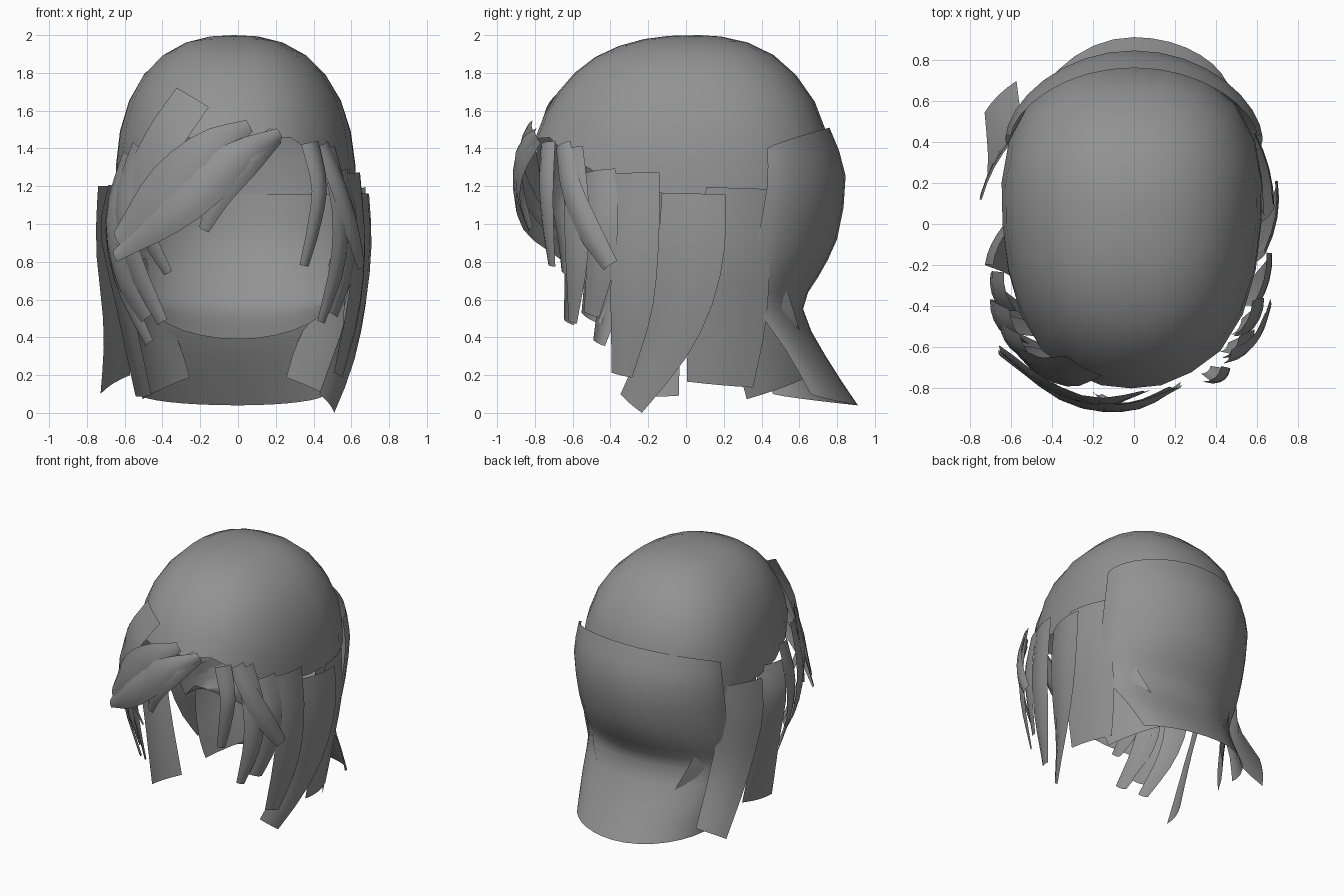
import bpy, math
from mathutils import Vector

hair = bpy.data.materials.new("grey_hair")
hair.diffuse_color = (0.29, 0.29, 0.29, 1)
P = 2.4  # squareness of the skull shape


def make(name, verts, faces, angle=60):
    me = bpy.data.meshes.new(name)
    me.from_pydata(verts, [], faces)
    me.materials.append(hair)
    ob = bpy.data.objects.new(name, me)
    bpy.context.collection.objects.link(ob)
    bpy.context.view_layer.objects.active = ob
    ob.select_set(True)
    bpy.ops.object.shade_smooth_by_angle(angle=math.radians(angle))
    ob.select_set(False)
    return ob


def grid_faces(rows, cols, closed=False):
    n = cols if closed else cols - 1
    return [(r * cols + c, (r + 1) * cols + c, (r + 1) * cols + (c + 1) % cols, r * cols + (c + 1) % cols)
            for r in range(rows - 1) for c in range(n)]


def catmull(pts, t):
    """Smooth sample of a list of tuples, t from 0 to 1."""
    s = t * (len(pts) - 1)
    i = min(int(s), len(pts) - 2)
    f = s - i
    b, c = Vector(pts[i]), Vector(pts[i + 1])
    a = Vector(pts[i - 1]) if i > 0 else b * 2 - c
    d = Vector(pts[i + 2]) if i + 2 < len(pts) else c * 2 - b
    return 0.5 * (2 * b + (c - a) * f + (2 * a - 5 * b + 4 * c - d) * f * f + (3 * b - a - 3 * c + d) * f ** 3)


def cap():
    """Rounded skull cap, wider behind, with a hairline higher at the front."""
    cols, rows = 24, 8
    verts, faces = [(-0.02, 0.07, 2.0)], []
    for r in range(1, rows + 1):
        for c in range(cols):
            a = 2 * math.pi * c / cols
            ca, sa = math.cos(a), math.sin(a)
            edge = 1.15 + 0.29 * min(1, max(0, -sa) * 1.15) ** 2
            phi = math.acos(min(1, (edge - 1.15) / 0.85)) * r / rows
            d = Vector((ca * math.sin(phi), sa * math.sin(phi), math.cos(phi)))
            k = sum(abs(v) ** P for v in d) ** (-1 / P)
            h = d.z * k
            y = (0.78 if sa > 0 else 0.85 - 0.06 * h) * d.y * k
            x = (0.63 + 0.02 * h) * d.x * k * (1 + 0.12 * y)
            verts.append((-0.01 - 0.01 * h + x, y + 0.04 * max(0, 1 - r / 4), 1.15 + 0.85 * h))
    for c in range(cols):
        faces.append((0, 1 + c, 1 + (c + 1) % cols))
    faces += [tuple(i + 1 for i in f) for f in grid_faces(rows, cols, True)]
    make("hair_cap", verts, faces)


def back_sheet(name, profile, rise=0.0, drop=0.0, power=1.35, left_ext=0.0, cols=17, rows=13):
    """Curved sheet round the back; profile rows are (z, back y, edge y, half width)."""
    verts = []
    for r in range(rows):
        t = r / (rows - 1)
        z, yb, ye, hw = catmull(profile, t)
        for c in range(cols):
            a = math.pi * c / (cols - 1)
            s = math.sin(a)
            lift = rise * s * max(0, 1 - 3 * t) + drop * (1 - s) * max(0, 3 * t - 2)
            e = ye - (left_ext * max(0, 2 * t - 1) if c > cols // 2 else 0)
            w = hw + (0.3 * left_ext * max(0, 2 * t - 1) if c > cols // 2 else 0)
            verts.append((w * math.cos(a), e + (yb - e) * max(0, s) ** power, z + lift))
    make(name, verts, grid_faces(rows, cols))


def lock(name, path, bulge=0.12, rows=9, cols=5, twist=0.0, mirror=False):
    """Hair card along a path of (x, y, z, width), bowed away from the head."""
    verts = []
    for r in range(rows):
        t = r / (rows - 1)
        x, y, z, w = catmull(path, t)
        e = 0.03
        q = catmull(path, min(1, t + e)) - catmull(path, max(0, t - e))
        tangent = Vector(q[:3]).normalized()
        n = Vector((x / 0.4, y / 0.64, 0)).normalized()
        side = tangent.cross(n).normalized()
        n = side.cross(tangent).normalized()
        if n.dot(Vector((x, y, 0))) < 0:
            n = -n
        side = (side + n * twist).normalized()
        for c in range(cols):
            u = 2 * c / (cols - 1) - 1
            p = Vector((x, y, z)) + side * (u * w / 2) + n * (bulge * w * (1 - u * u))
            verts.append((-p.x if mirror else p.x, p.y, p.z))
    make(name, verts, grid_faces(rows, cols))


cap()

# Back of the head: inner shell down to the nape, outer flared sheet
back_sheet("nape_shell", [(1.16, 0.78, 0.04, 0.635), (0.92, 0.76, 0.07, 0.62), (0.72, 0.67, 0.12, 0.59),
                          (0.56, 0.59, 0.17, 0.55), (0.39, 0.61, 0.22, 0.53)], drop=0.28, power=0.83)
back_sheet("back_sheet", [(1.40, 0.76, 0.43, 0.60), (1.20, 0.845, 0.43, 0.625), (0.92, 0.80, 0.38, 0.62),
                          (0.72, 0.70, 0.36, 0.60), (0.55, 0.62, 0.38, 0.56), (0.30, 0.74, 0.53, 0.51),
                          (0.04, 0.91, 0.66, 0.46)], rise=0.11, drop=0.06, power=1.25, left_ext=0.2)

# Inner panels either side of the nape
for label, flip in (("right", False), ("left", True)):
    lock(label + "_nape_panel", [(0.53, 0.38, 0.80, 0.2), (0.48, 0.42, 0.52, 0.34), (0.42, 0.45, 0.30, 0.42),
                                 (0.38, 0.48, 0.13, 0.42)], 0.06, mirror=flip)

# Right side locks
lock("right_side_front_lock", [(0.61, -0.27, 1.27, 0.27), (0.64, -0.27, 0.9, 0.26), (0.61, -0.29, 0.55, 0.23),
                               (0.53, -0.34, 0.2, 0.12)], 0.08)
lock("right_side_middle_lock", [(0.66, 0.04, 1.16, 0.34), (0.67, 0.03, 0.9, 0.36), (0.64, -0.02, 0.62, 0.34),
                                (0.58, -0.11, 0.35, 0.26), (0.47, -0.29, 0.05, 0.17)], 0.08, twist=-0.2)
lock("right_side_rear_lock", [(0.63, 0.27, 1.19, 0.34), (0.635, 0.26, 0.85, 0.38), (0.585, 0.22, 0.5, 0.42),
                              (0.54, 0.18, 0.15, 0.36)], 0.06)

# Right temple locks
lock("right_temple_lock_a", [(0.38, -0.73, 1.43, 0.12), (0.43, -0.74, 1.2, 0.11), (0.40, -0.73, 0.98, 0.09),
                             (0.35, -0.71, 0.78, 0.06)], 0.2)
lock("right_temple_lock_b", [(0.44, -0.65, 1.42, 0.11), (0.53, -0.61, 1.2, 0.13), (0.60, -0.52, 0.98, 0.14),
                             (0.65, -0.40, 0.78, 0.09)], 0.2)
lock("right_temple_lock_c", [(0.47, -0.60, 1.40, 0.14), (0.54, -0.58, 1.1, 0.16), (0.53, -0.58, 0.8, 0.14),
                             (0.44, -0.60, 0.48, 0.06)], 0.15)
lock("right_temple_lock_d", [(0.53, -0.46, 1.28, 0.2), (0.59, -0.45, 1.0, 0.2), (0.57, -0.46, 0.75, 0.16),
                             (0.50, -0.50, 0.52, 0.1)])

# Left side locks
lock("left_side_front_lock", [(-0.60, -0.33, 1.28, 0.2), (-0.67, -0.33, 1.0, 0.2), (-0.62, -0.38, 0.7, 0.16),
                              (-0.47, -0.46, 0.37, 0.08)])
lock("left_side_middle_lock", [(-0.64, -0.1, 1.2, 0.22), (-0.68, -0.1, 0.95, 0.22), (-0.60, -0.13, 0.55, 0.22),
                               (-0.50, -0.16, 0.09, 0.26)], 0.08, twist=-0.6)
lock("left_rear_flared_lock", [(-0.66, 0.27, 1.2, 0.34), (-0.67, 0.28, 0.9, 0.34), (-0.63, 0.38, 0.5, 0.30),
                               (-0.65, 0.62, 0.15, 0.24)], 0.06, twist=-0.25)

# Left temple locks
lock("left_temple_lock_a", [(-0.50, -0.61, 1.40, 0.2), (-0.61, -0.56, 1.1, 0.18), (-0.55, -0.58, 0.8, 0.16),
                            (-0.40, -0.62, 0.48, 0.08)])
lock("left_temple_lock_b", [(-0.56, -0.50, 1.36, 0.2), (-0.66, -0.46, 1.05, 0.2), (-0.62, -0.46, 0.75, 0.18),
                            (-0.48, -0.50, 0.50, 0.14)])
lock("left_temple_lock_c", [(-0.44, -0.68, 1.40, 0.12), (-0.52, -0.66, 1.15, 0.14), (-0.48, -0.64, 0.95, 0.12),
                            (-0.37, -0.64, 0.74, 0.06)])

# Swept fringe
lock("fringe_upper_lock", [(-0.24, -0.69, 1.67, 0.22), (-0.39, -0.72, 1.45, 0.25), (-0.53, -0.65, 1.18, 0.24),
                           (-0.63, -0.55, 0.88, 0.1)], 0.05)
lock("fringe_root_lock", [(0.06, -0.81, 1.52, 0.07), (-0.16, -0.86, 1.39, 0.21), (-0.41, -0.78, 1.17, 0.25),
                          (-0.64, -0.62, 0.92, 0.1)], 0.1)
lock("fringe_main_lock", [(0.22, -0.79, 1.48, 0.06), (-0.02, -0.88, 1.33, 0.20), (-0.32, -0.84, 1.08, 0.22),
                          (-0.65, -0.63, 0.83, 0.07)], 0.15, rows=11, cols=7)
lock("fringe_under_lock", [(0.20, -0.78, 1.47, 0.1), (0.05, -0.86, 1.33, 0.15), (-0.09, -0.87, 1.16, 0.13),
                           (-0.18, -0.82, 0.97, 0.06)], 0.2)
